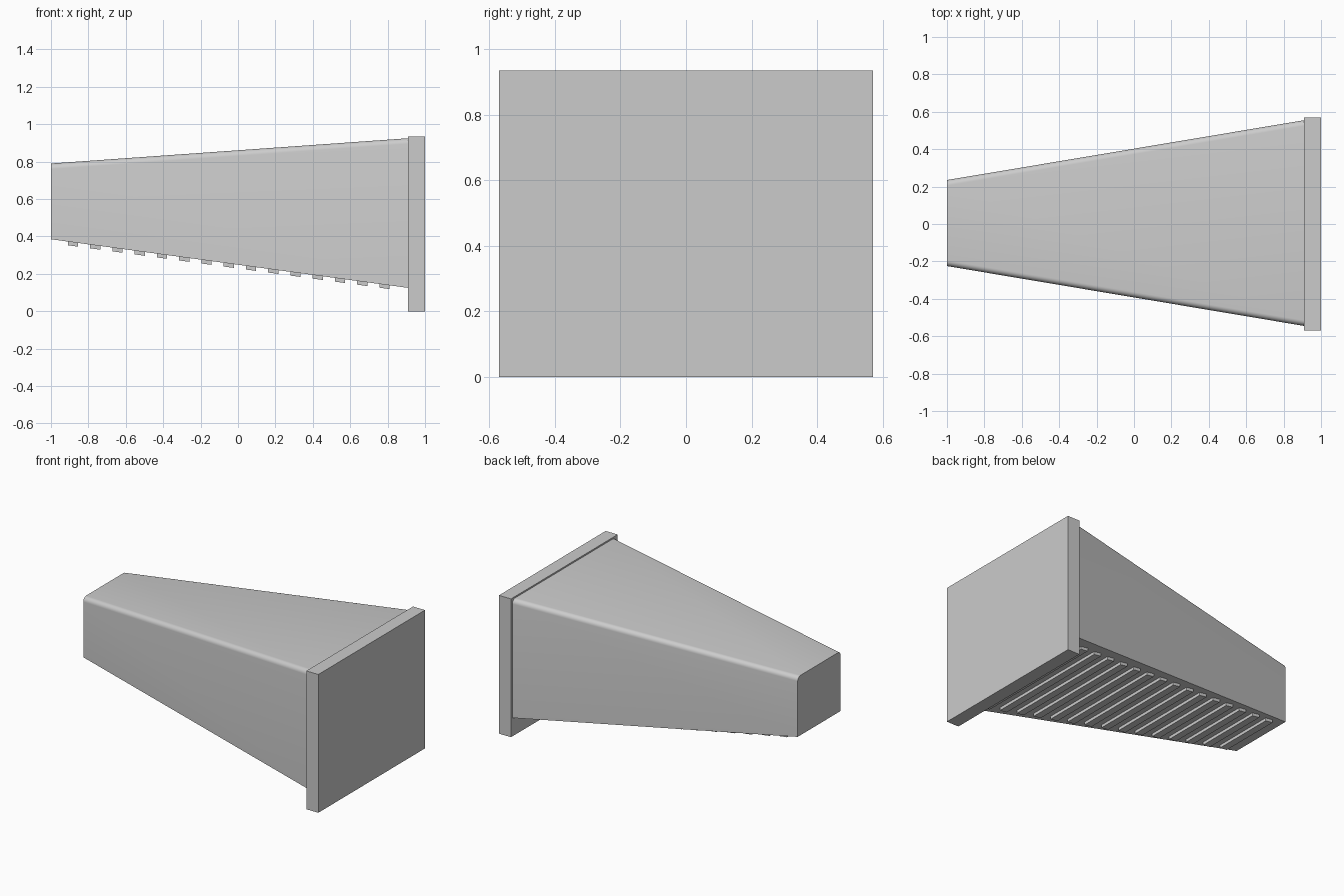
import bpy
import bmesh
import math
from mathutils import Vector

cube = bpy.data.objects.get("Cube")
if cube:
    bpy.data.objects.remove(cube)

# One plain grey for everything
GREY = (0.6, 0.6, 0.6, 1)
mat = bpy.data.materials.new("plain grey")
mat.use_nodes = True
mat.diffuse_color = GREY
mat.node_tree.nodes["Principled BSDF"].inputs["Base Color"].default_value = GREY

X0, X1 = -1.0, 0.91      # small end and flange end of the body
Y_MID = 0.005


def lerp(a, b, x):
    return a + (b - a) * (x - X0) / (X1 - X0)


def bottom(x):
    return lerp(0.385, 0.125, x)


def top(x):
    return lerp(0.79, 0.925, x)


def half_width(x):
    return lerp(0.23, 0.55, x)


def loft(name, sections):
    """Solid skinned through matching rings of points, capped at both ends."""
    bm = bmesh.new()
    rings = [[bm.verts.new(p) for p in s] for s in sections]
    for a, b in zip(rings, rings[1:]):
        for i in range(len(a)):
            j = (i + 1) % len(a)
            bm.faces.new((a[i], a[j], b[j], b[i]))
    bm.faces.new(rings[0])
    bm.faces.new(rings[-1])
    bmesh.ops.recalc_face_normals(bm, faces=bm.faces)
    mesh = bpy.data.meshes.new(name)
    bm.to_mesh(mesh)
    bm.free()
    mesh.materials.append(mat)
    obj = bpy.data.objects.new(name, mesh)
    bpy.context.collection.objects.link(obj)
    return obj


def box_ring(x, half, z0, z1, mid=0.0):
    return [Vector((x, mid + sy * half, z))
            for sy, z in ((-1, z0), (1, z0), (1, z1), (-1, z1))]


def body_ring(x, radius=0.03, steps=6):
    """Square lower corners, rounded upper corners."""
    w, z0, z1 = half_width(x), bottom(x), top(x)
    pts = [Vector((x, Y_MID - w, z0)), Vector((x, Y_MID + w, z0))]
    for side, start in ((1, 0), (-1, 90)):
        for k in range(steps + 1):
            a = math.radians(start + 90 * k / steps)
            pts.append(Vector((x, Y_MID + side * (w - radius) + radius * math.cos(a),
                               z1 - radius + radius * math.sin(a))))
    return pts


# Tapered body
body = loft("tapered_body", [body_ring(X0), body_ring(X1)])
bpy.context.view_layer.objects.active = body
body.select_set(True)
bpy.ops.object.shade_smooth_by_angle(angle=math.radians(30))
body.select_set(False)

# Flat end flange
loft("end_flange", [box_ring(x, 0.57, 0, 0.935) for x in (X1, 1.0)])

# Row of ribs across the sloping underside
for i in range(15):
    x = -0.91 + i * 0.119
    loft(f"underside_rib_{i + 1}",
         [box_ring(p, 0.88 * half_width(x), bottom(p) - 0.02, bottom(p) + 0.01, Y_MID)
          for p in (x, x + 0.055)])
